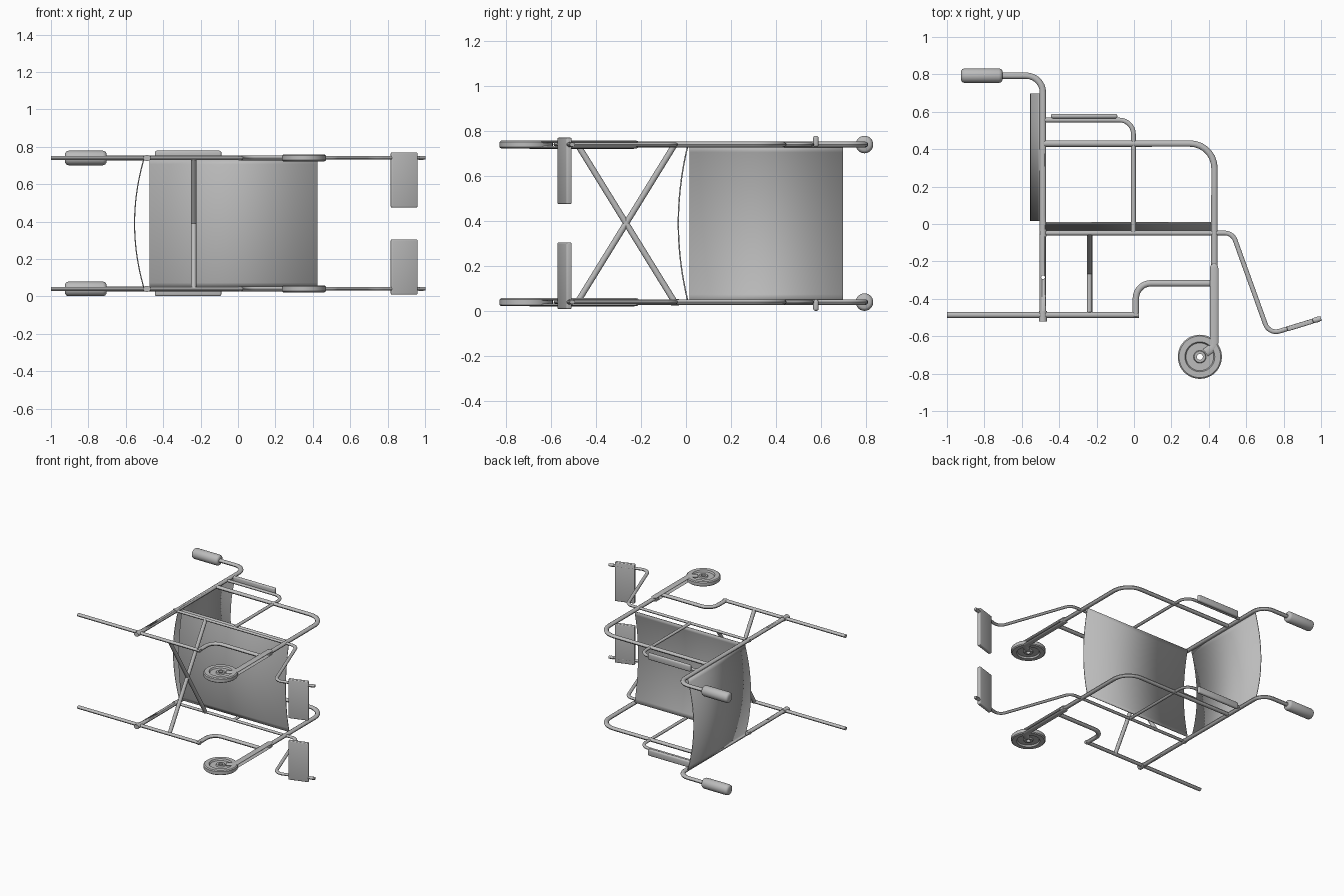
import bpy
import bmesh
import math
from mathutils import Vector, Matrix

cube = bpy.data.objects.get("Cube")
if cube:
    bpy.data.objects.remove(cube, do_unlink=True)

MID, HALF = 0.39, 0.35      # centre height and side frame offset
SQUASH = 0.78               # side tubes are slightly flattened
THICK, THIN = 0.017, 0.0125

grey = bpy.data.materials.new("plain grey")
grey.use_nodes = True
grey.diffuse_color = (0.5, 0.5, 0.5, 1)
grey.node_tree.nodes["Principled BSDF"].inputs["Base Color"].default_value = (0.5, 0.5, 0.5, 1)


def activate(obj):
    bpy.ops.object.select_all(action='DESELECT')
    obj.select_set(True)
    bpy.context.view_layer.objects.active = obj


def finish(obj):
    obj.data.materials.clear()
    obj.data.materials.append(grey)
    activate(obj)
    bpy.ops.object.shade_smooth_by_angle(angle=math.radians(40))
    return obj


def from_bmesh(name, bm):
    bmesh.ops.remove_doubles(bm, verts=bm.verts, dist=0.0001)
    bmesh.ops.recalc_face_normals(bm, faces=bm.faces)
    mesh = bpy.data.meshes.new(name)
    bm.to_mesh(mesh)
    bm.free()
    obj = bpy.data.objects.new(name, mesh)
    bpy.context.collection.objects.link(obj)
    return finish(obj)


def round_path(points, radius, steps=7):
    """Round every inner corner of a polyline."""
    pts = [Vector(p).to_3d() for p in points]
    path = [pts[0]]
    for a, b, c in zip(pts, pts[1:], pts[2:]):
        u, v = (a - b).normalized(), (c - b).normalized()
        turn = u.angle(v) / 2
        cut = radius / math.tan(turn)
        centre = b + (u + v).normalized() * radius / math.sin(turn)
        p, q = b + u * cut - centre, b + v * cut - centre
        path += [centre + p.slerp(q, i / steps) * radius for i in range(steps + 1)]
    return path + [pts[-1]]


def tube(name, points, thickness, bend=0.05, z=0.0, squash=SQUASH, round_start=False):
    path = round_path(points, bend)
    if round_start:
        step = (path[1] - path[0]).normalized() * thickness
        path[1:1] = [path[0] + step * k for k in (0.15, 0.5, 1)]
    curve = bpy.data.curves.new(name, 'CURVE')
    curve.dimensions = '3D'
    curve.bevel_depth = thickness
    curve.bevel_resolution = 3
    curve.use_fill_caps = True
    spline = curve.splines.new('POLY')
    spline.points.add(len(path) - 1)
    for i, p in enumerate(path):
        spline.points[i].co = (*p, 1)
        if round_start:
            spline.points[i].radius = (0.2, 0.53, 0.87)[i] if i < 3 else 1
    obj = bpy.data.objects.new(name, curve)
    bpy.context.collection.objects.link(obj)
    activate(obj)
    bpy.ops.object.convert(target='MESH')
    obj = bpy.context.object
    bm = bmesh.new()
    bm.from_mesh(obj.data)
    bmesh.ops.remove_doubles(bm, verts=bm.verts, dist=0.0001)
    bmesh.ops.scale(bm, vec=(1, 1, squash), verts=bm.verts)
    bmesh.ops.translate(bm, vec=(0, 0, z), verts=bm.verts)
    bmesh.ops.recalc_face_normals(bm, faces=bm.faces)
    bm.to_mesh(obj.data)
    bm.free()
    return finish(obj)


def lathe(name, profile, matrix, closed=False, segments=40):
    """Spin (radius, height) points around local z, then place the result."""
    bm = bmesh.new()
    verts = [bm.verts.new((r, 0, h)) for r, h in profile]
    pairs = list(zip(verts, verts[1:])) + ([(verts[-1], verts[0])] if closed else [])
    edges = [bm.edges.new(p) for p in pairs]
    bmesh.ops.spin(bm, geom=verts + edges, cent=(0, 0, 0), axis=(0, 0, 1),
                   angle=math.tau, steps=segments, use_merge=False)
    bm.transform(matrix)
    return from_bmesh(name, bm)


def box(name, centre, size, tilt=0.0, bevel=0.006):
    bm = bmesh.new()
    bmesh.ops.create_cube(bm, size=1)
    bmesh.ops.scale(bm, vec=size, verts=bm.verts)
    bmesh.ops.bevel(bm, geom=bm.edges[:], offset=bevel, segments=3, profile=0.5, affect='EDGES')
    bm.transform(Matrix.Translation(centre) @ Matrix.Rotation(tilt, 4, 'Z'))
    return from_bmesh(name, bm)


def sling(name, start, end, sag, span):
    """Fabric sheet from start to end, bowed by the sag vector across its span."""
    bm = bmesh.new()
    rows = []
    for i in range(25):
        t = i / 12 - 1
        bow = Vector(sag) * (1 - t * t) + Vector((0, 0, MID + t * span))
        rows.append([bm.verts.new(Vector(p).to_3d() + bow) for p in (start, end)])
    for a, b in zip(rows, rows[1:]):
        bm.faces.new((a[0], a[1], b[1], b[0]))
    obj = from_bmesh(name, bm)
    solid = obj.modifiers.new("thickness", 'SOLIDIFY')
    solid.thickness = 0.006
    solid.offset = 0
    return obj


# Fabric seat and back
sling("seat", (-0.473, 0.008), (0.424, 0.008), (0, -0.042, 0), HALF - 0.005)
sling("backrest", (-0.503, 0.015), (-0.503, 0.698), (-0.05, 0, 0), HALF - 0.005)

# Crossed folding braces
for s, label in ((1, "a"), (-1, "b")):
    tube("cross_brace_" + label, [(-0.237, -0.05, MID + s * HALF), (-0.237, -0.482, MID - s * HALF)],
         0.014, squash=1)

WHEEL = (0.352, -0.71)
for s, side in ((1, "upper"), (-1, "lower")):
    z = MID + s * HALF

    # Side frame tubes
    post = tube(side + "_back_post", [(-0.487, -0.52), (-0.487, 0.793), (-0.73, 0.793)], THICK, 0.09, z)
    tube(side + "_front_frame", [(-0.487, 0.43), (0.43, 0.43), (0.43, -0.25)], THICK, 0.13, z)
    tube(side + "_arm_tube", [(-0.487, 0.556), (-0.003, 0.556), (-0.003, -0.045)], THIN, 0.075, z)
    tube(side + "_seat_rail", [(-0.506, -0.048), (0.527, -0.048), (0.722, -0.59), (1.0, -0.505)],
         THIN, 0.06, z)
    tube(side + "_bottom_bar", [(-1.0, -0.486), (0.026, -0.486)], 0.0155, z=z)
    tube(side + "_lower_brace", [(0.01, -0.495), (0.01, -0.317), (0.43, -0.317)], THICK, 0.08, z)

    # Joint sleeves
    tube(side + "_bottom_joint", [(-0.487, -0.522), (-0.487, -0.465)], 0.021, z=z)
    tube(side + "_rail_joint", [(-0.487, -0.066), (-0.487, -0.03)], 0.019, z=z)

    # Axle hole through the back post
    hole = lathe("axle_hole_cutter", [(0, -0.1), (0.01, -0.1), (0.01, 0.1), (0, 0.1)],
                 Matrix.Translation((-0.486, -0.285, z)), segments=16)
    hole.hide_render = True
    cut = post.modifiers.new("axle_hole", 'BOOLEAN')
    cut.operation = 'DIFFERENCE'
    cut.object = hole
    activate(post)
    bpy.ops.object.modifier_apply(modifier=cut.name)
    bpy.data.objects.remove(hole, do_unlink=True)

    # Push handle grip
    lathe(side + "_hand_grip",
          [(0, -0.11), (0.026, -0.11), (0.035, -0.104), (0.039, -0.092),
           (0.039, 0.092), (0.035, 0.104), (0.026, 0.11), (0, 0.11)],
          Matrix.Translation((-0.814, 0.793, z)) @ Matrix.Rotation(math.pi / 2, 4, 'Y'), segments=24)

    # Arm pad, set towards the outside
    box(side + "_arm_pad", (-0.267, 0.577, z + s * 0.014), (0.356, 0.024, 0.05), bevel=0.01)

    # Foot plate and end collar
    tilt = math.atan2(0.085, 0.278)
    box(side + "_foot_plate", (0.888, -0.54, MID + s * 0.233), (0.145, 0.026, 0.295), tilt)
    tube(side + "_foot_collar", [(0.966, -0.515), (0.99, -0.508)], 0.0145, z=z)

    # Caster fork prongs
    for d in (-1, 1):
        tube(side + "_caster_fork", [(0.428, -0.212), (0.428, -0.655), (0.382, -0.688)],
             0.0225, 0.035, z + d * 0.0125, 0.3, round_start=True)
    box(side + "_fork_crown", (0.428, -0.245, z), (0.036, 0.04, 0.03))

    # Caster wheel with recessed web, hub and open axle
    half = [(0.016, 0.016), (0.03, 0.016), (0.034, 0.007), (0.074, 0.007),
            (0.08, 0.018), (0.111, 0.018), (0.118, 0.012)]
    lathe(side + "_caster_wheel", half + [(r, -h) for r, h in reversed(half)],
          Matrix.Translation((*WHEEL, z)), closed=True, segments=48)
